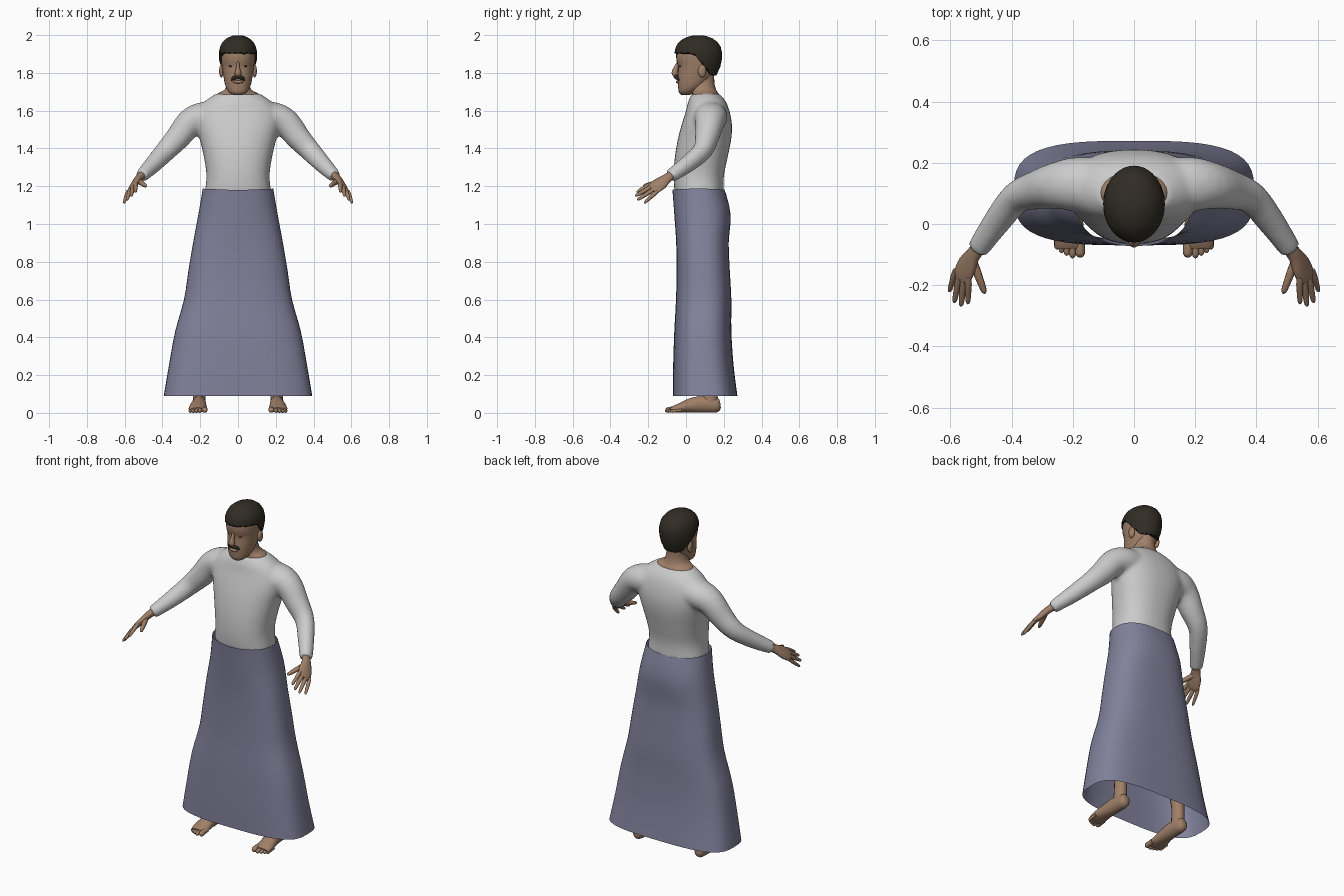
import bpy, bmesh
from math import sin, cos, pi, copysign
from mathutils import Vector


def material(name, rgb):
    m = bpy.data.materials.new(name)
    m.diffuse_color = (*rgb, 1)
    return m


SKIN = material("skin", (0.35, 0.215, 0.14))
HAIR = material("hair", (0.03, 0.025, 0.018))
CLOTH = material("blue_grey_cloth", (0.22, 0.22, 0.33))


def spline(rows, k=3):
    """Catmull-Rom resampling of rows of numbers."""
    out = []
    for i in range(len(rows) - 1):
        p = [rows[max(0, min(len(rows) - 1, i + d))] for d in (-1, 0, 1, 2)]
        for j in range(k):
            t = j / k
            out.append([0.5 * (2 * b + (c - a) * t + (2 * a - 5 * b + 4 * c - d) * t * t
                               + (3 * b - a - 3 * c + d) * t ** 3) for a, b, c, d in zip(*p)])
    return out + [list(rows[-1])]


def stack(rows, n=32, k=3):
    """Horizontal rings from rows (z, half width, y front, y back, squareness)."""
    rings = []
    for z, w, yf, yb, e in spline(rows, k):
        ring = []
        for i in range(n):
            a = 2 * pi * i / n
            c, s = cos(a), sin(a)
            ring.append(Vector((w * copysign(abs(c) ** (2 / e), c),
                                (yf + yb) / 2 + (yb - yf) / 2 * copysign(abs(s) ** (2 / e), s), z)))
        rings.append(ring)
    return rings


def tube(rows, side=(1, 0, 0), n=14, k=3, sx=1):
    """Rings along a path of rows (x, y, z, radius along side, other radius)."""
    rows = spline(rows, k)
    pts = [Vector(r[:3]) for r in rows]
    rings = []
    for i, r in enumerate(rows):
        t = (pts[min(i + 1, len(pts) - 1)] - pts[max(i - 1, 0)]).normalized()
        u = Vector(side)
        u = (u - t * u.dot(t)).normalized()
        v = t.cross(u)
        ring = [pts[i] + u * max(r[3], .001) * cos(2 * pi * j / n)
                + v * max(r[4], .001) * sin(2 * pi * j / n) for j in range(n)]
        rings.append([Vector((p.x * sx, p.y, p.z)) for p in ring])
    return rings


def build(name, parts, mat=None, caps=True, angle=60):
    bm = bmesh.new()
    for rings in parts:
        vs = [[bm.verts.new(p) for p in r] for r in rings]
        n = len(vs[0])
        for a, b in zip(vs, vs[1:]):
            for i in range(n):
                bm.faces.new((a[i], a[(i + 1) % n], b[(i + 1) % n], b[i]))
        if caps:
            bm.faces.new(vs[0])
            bm.faces.new(vs[-1])
    bmesh.ops.recalc_face_normals(bm, faces=bm.faces)
    me = bpy.data.meshes.new(name)
    bm.to_mesh(me)
    bm.free()
    ob = bpy.data.objects.new(name, me)
    bpy.context.collection.objects.link(ob)
    if mat:
        me.materials.append(mat)
    me.shade_smooth()
    bpy.ops.object.select_all(action='DESELECT')
    ob.select_set(True)
    bpy.context.view_layer.objects.active = ob
    bpy.ops.object.shade_smooth_by_angle(angle=angle * pi / 180)
    return ob


def blob(c, r, sx=1):
    """Ellipsoid as a tube along z."""
    return tube([(c[0], c[1], c[2] - r[2] * cos(pi * i / 8), r[0] * sin(pi * i / 8),
                  r[1] * sin(pi * i / 8)) for i in range(9)], k=1, sx=sx)


# Shirt: torso and sleeves fused into one smooth skin
torso = stack([(1.16, .178, -.06, .2, 2.3), (1.25, .167, -.066, .2, 2.3), (1.35, .18, -.06, .22, 2.3),
               (1.45, .203, -.043, .24, 2.3), (1.53, .222, -.022, .243, 2.3), (1.6, .215, 0, .23, 2.3),
               (1.65, .175, .012, .21, 2.2), (1.69, .118, .03, .178, 2)])
sleeve = [(.1, .125, 1.57, .09, .08), (.19, .13, 1.565, .09, .08), (.255, .125, 1.535, .077, .075),
          (.32, .11, 1.455, .064, .066), (.385, .085, 1.385, .052, .056),
          (.45, .005, 1.315, .045, .047), (.513, -.085, 1.252, .037, .035)]
shirt = build("shirt", [torso] + [tube(sleeve, (0, 1, 0), 20, sx=s) for s in (1, -1)])
rm = shirt.modifiers.new("fuse", 'REMESH')
rm.mode, rm.voxel_size, rm.use_smooth_shade = 'VOXEL', .011, True
sm = shirt.modifiers.new("relax", 'SMOOTH')
sm.factor, sm.iterations = .5, 8

# Long open skirt, flaring sideways
rings = stack([(1.185, .187, -.072, .205, 2.3), (1.05, .21, -.062, .236, 2.4), (.9, .238, -.052, .226, 2.6),
               (.75, .263, -.05, .232, 2.7), (.6, .286, -.053, .24, 2.8), (.43, .333, -.062, .24, 2.9),
               (.25, .366, -.068, .252, 3), (.09, .393, -.07, .272, 3.2)], 48)
for p in rings[0]:                      # waistline dips at the front
    p.z += .008 * (abs(p.x) / .187) - .006
build("skirt", [rings], CLOTH, caps=False)

# Neck and head
build("neck", [stack([(1.65, .125, .025, .185, 2), (1.69, .108, .032, .172, 2), (1.71, .072, .022, .16, 2),
                      (1.75, .058, .015, .15, 2), (1.82, .056, .02, .15, 2)], 24)], SKIN)
build("head", [stack([(1.683, .025, -.025, .02, 2), (1.698, .048, -.038, .05, 2.2), (1.73, .066, -.042, .095, 2.2),
                      (1.775, .076, -.045, .135, 2.2), (1.83, .085, -.041, .165, 2.2),
                      (1.865, .089, -.05, .175, 2.2), (1.91, .09, -.05, .175, 2.1),
                      (1.96, .068, -.02, .15, 2), (1.98, .03, .03, .1, 2)], 28)], SKIN)
build("nose", [tube([(0, -.042, 1.855, .007, .007), (0, -.053, 1.825, .01, .013), (0, -.06, 1.8, .018, .017),
                     (0, -.054, 1.787, .014, .012), (0, -.046, 1.782, .004, .004)])], SKIN)
build("ears", [blob((.088, .085, 1.81), (.012, .022, .034), s) for s in (1, -1)], SKIN)
build("lips", [blob((0, -.043, 1.752), (.028, .011, .008))], SKIN)
build("eyes", [blob((.034, -.027, 1.836), (.014, .009, .006), s) for s in (1, -1)], HAIR)
build("moustache", [tube([(-.036, -.036, 1.76, .003, .003), (-.022, -.048, 1.773, .008, .011),
                          (0, -.055, 1.777, .01, .008), (.022, -.048, 1.773, .008, .011),
                          (.036, -.036, 1.76, .003, .003)], (0, 1, 0), 10)], HAIR)

# Short hair cap with a hairline falling towards the nape
cap, N = [], 40
for k in range(9):
    ring = []
    for i in range(N):
        a = 2 * pi * i / N
        y = .065 + .125 * sin(a)
        rim = 1.905 - .115 * max(0, min(1, (y - .035) / .11)) + (.005 if i % 2 else -.003) * (k == 0)
        z = rim + (1.999 - rim) * sin(pi / 2 * k / 8)
        h = (z - 1.89) / .11
        f = max(0, 1 - h ** 2.6) ** .5 if h > 0 else 1 - .22 * (h / .9) ** 2
        f = max(f, .02)
        ring.append(Vector((.101 * f * cos(a), .065 + .126 * f * sin(a), z)))
    cap.append(ring)
build("hair", [cap], HAIR)

# Hands: wrist and palm, then fingers (knuckle, tip, thickness)
across = (.045, .03, -.05)
palm = [(.49, -.055, 1.275, .026, .024), (.525, -.1, 1.242, .027, .02), (.545, -.135, 1.215, .04, .018),
        (.562, -.17, 1.19, .04, .014), (.567, -.182, 1.183, .03, .009)]
fingers = [((.541, -.18, 1.215), (.543, -.262, 1.168), .0105), ((.555, -.178, 1.2), (.566, -.27, 1.147), .011),
           ((.571, -.172, 1.182), (.588, -.258, 1.127), .0105), ((.585, -.157, 1.168), (.604, -.222, 1.11), .0095),
           ((.525, -.125, 1.228), (.487, -.228, 1.2), .013)]
for s, label in ((1, "left"), (-1, "right")):
    parts = [tube(palm, across, sx=s)]
    for a, b, r in fingers:
        a, b = Vector(a), Vector(b)
        rows = [(*a.lerp(b, t), r * f, r * f) for t, f in ((-.1, .9), (.2, 1.1), (.5, 1), (.85, .8), (.96, .5), (1, .1))]
        parts.append(tube(rows, across, 10, 2, s))
    build(label + "_hand", parts, SKIN)

    # Feet: sole and heel, ankle, toes
    foot = [(.205, .183, .04, .01, .012), (.205, .168, .04, .031, .038), (.205, .1, .046, .036, .046),
            (.208, .03, .04, .041, .04), (.212, -.03, .027, .048, .026), (.212, -.065, .019, .048, .018),
            (.212, -.08, .016, .044, .012)]
    ankle = [(.205, .128, .04, .034, .045), (.205, .128, .1, .034, .04), (.204, .13, .16, .034, .038),
             (.202, .13, .24, .044, .05)]
    parts = [tube(foot, sx=s), tube(ankle, sx=s)]
    for x, y, r in ((.176, -.098, .015), (.201, -.1, .011), (.22, -.092, .01), (.237, -.083, .0095), (.252, -.072, .009)):
        parts.append(tube([(x, y + .05, r + .006, r, r), (x, y + .015, r + .003, r, r), (x, y, r, r, r),
                           (x, y - .009, r, r * .6, r * .6), (x, y - .012, r, .001, .001)], n=10, k=2, sx=s))
    build(label + "_foot", parts, SKIN)
